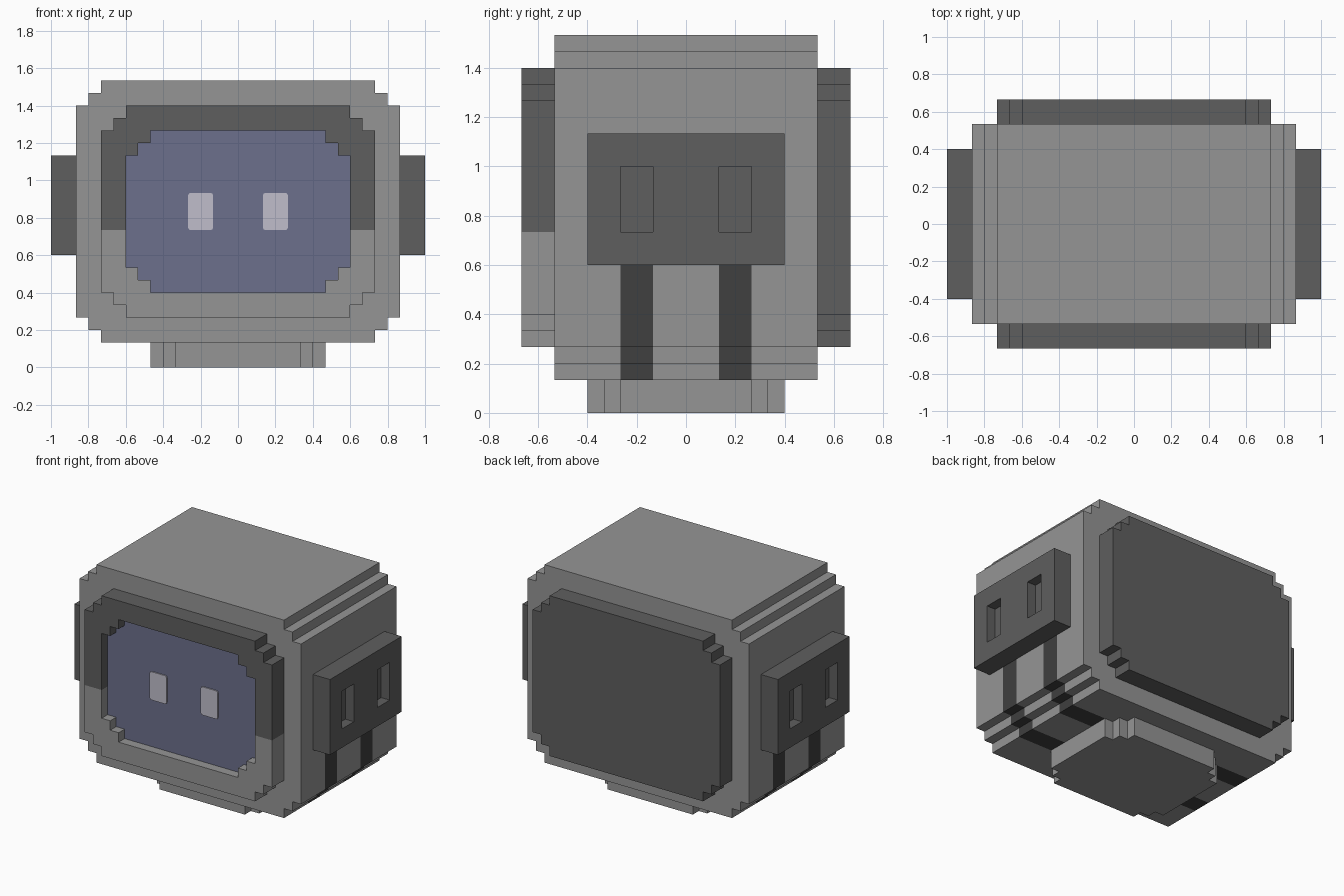
import bpy
import bmesh
from mathutils import Vector

U = 1 / 15      # one block of the model
MID = 12.5      # height of the head centre, in blocks

cube = bpy.data.objects.get("Cube")
if cube:
    bpy.data.objects.remove(cube, do_unlink=True)


def material(name, rgb):
    mat = bpy.data.materials.new(name)
    mat.use_nodes = True
    mat.diffuse_color = (*rgb, 1)
    bsdf = next(n for n in mat.node_tree.nodes if n.type == 'BSDF_PRINCIPLED')
    bsdf.inputs["Base Color"].default_value = (*rgb, 1)
    return mat


GREY = material("mid grey", (0.30, 0.30, 0.30))
DARK = material("dark grey", (0.114, 0.114, 0.114))
BLACK = material("charcoal", (0.05, 0.05, 0.05))
BLUE = material("slate blue", (0.15, 0.162, 0.262))
PALE = material("pale lilac", (0.527, 0.515, 0.597))


def stepped(hw, hh):
    """Rectangle outline with two-block stair-stepped corners."""
    corner = [(hw - 2, hh), (hw - 2, hh - 1), (hw - 1, hh - 1),
              (hw - 1, hh - 2), (hw, hh - 2)]
    pts = []
    for sx, sy in ((1, 1), (1, -1), (-1, -1), (-1, 1)):
        part = corner if sx == sy else corner[::-1]
        pts += [(a * sx, b * sy) for a, b in part]
    return pts


def along_y(a, b, t):
    return Vector((a, t, b + MID)) * U


def along_z(a, b, t):
    return Vector((a, b, t)) * U


def loop(bm, pts, t, place):
    return [bm.verts.new(place(a, b, t)) for a, b in pts]


def bridge(bm, one, two):
    n = len(one)
    for i in range(n):
        j = (i + 1) % n
        bm.faces.new((one[i], one[j], two[j], two[i]))


def prism(pts, lo, hi, place):
    bm = bmesh.new()
    a, b = loop(bm, pts, lo, place), loop(bm, pts, hi, place)
    bm.faces.new(a)
    bm.faces.new(b)
    bridge(bm, a, b)
    bmesh.ops.recalc_face_normals(bm, faces=bm.faces[:])
    return bm


def box(lo, hi):
    bm = bmesh.new()
    bmesh.ops.create_cube(bm, size=1)
    lo, hi = Vector(lo), Vector(hi)
    for v in bm.verts:
        v.co = (lo + hi) / 2 + v.co * (hi - lo)
    return bm


def cut(bm, axis, *positions):
    """Slice the mesh across an axis at positions given in blocks."""
    normal = Vector([float(i == axis) for i in range(3)])
    for p in positions:
        geom = bm.verts[:] + bm.edges[:] + bm.faces[:]
        bmesh.ops.bisect_plane(bm, geom=geom, plane_co=normal * p * U,
                               plane_no=normal, dist=1e-5)


def finish(name, bm, *mats):
    mesh = bpy.data.meshes.new(name)
    bm.to_mesh(mesh)
    bm.free()
    for m in mats:
        mesh.materials.append(m)
    obj = bpy.data.objects.new(name, mesh)
    bpy.context.collection.objects.link(obj)
    return obj


# Head shell with dark bands running down the sides and underneath
bm = prism(stepped(13, 10.5), -8, 8, along_y)
cut(bm, 1, -4, -2, 2, 4)
cut(bm, 2, 9)
for f in bm.faces:
    c = f.calc_center_median() / U
    f.material_index = int(2 < abs(c.y) < 4 and c.z < 9)
finish("head_shell", bm, GREY, BLACK)

# Back panel
finish("back_panel", prism(stepped(11, 8.5), 8, 10, along_y), DARK)

# Face frame, dark in its upper part
bm = bmesh.new()
rings = [loop(bm, stepped(w, h), t, along_y)
         for w, h, t in ((11, 8.5, -8), (11, 8.5, -10), (9, 6.5, -10), (9, 6.5, -8))]
for i in range(4):
    bridge(bm, rings[i], rings[(i + 1) % 4])
bmesh.ops.recalc_face_normals(bm, faces=bm.faces[:])
cut(bm, 2, 11)
for f in bm.faces:
    f.material_index = int(f.calc_center_median().z > 11 * U)
finish("face_frame", bm, GREY, DARK)

# Recessed screen
finish("screen", prism(stepped(9, 6.5), -9, -8, along_y), BLUE)

# Base
finish("base", prism(stepped(7, 6), 0, 2, along_z), GREY)

for side, s in (("left", 1), ("right", -1)):
    # Eye plate with rounded corners
    x0, x1 = sorted((2 * s * U, 4 * s * U))
    y = -9 * U
    bm = box((x0, y - 0.008, 11 * U), (x1, y, 14 * U))
    edges = [e for e in bm.edges
             if abs(e.verts[0].co.y - e.verts[1].co.y) > 0.001]
    bmesh.ops.bevel(bm, geom=edges, offset=0.014, segments=2, profile=0.5,
                    affect='EDGES')
    finish(side + "_eye", bm, PALE)

    # Ear block with two sunken slots
    x0, x1 = sorted((13 * s * U, 15 * s * U))
    bm = box((x0, -6 * U, 9 * U), (x1, 6 * U, 17 * U))
    cut(bm, 1, -4, -2, 2, 4)
    cut(bm, 2, 11, 15)
    bm.normal_update()
    slots = []
    for f in bm.faces:
        c = f.calc_center_median() / U
        if f.normal.x * s > 0.9 and 2 < abs(c.y) < 4 and 11 < c.z < 15:
            slots.append(f)
    sunk = bmesh.ops.extrude_discrete_faces(bm, faces=slots)["faces"]
    for f in sunk:
        bmesh.ops.translate(bm, verts=f.verts[:], vec=(-s * U, 0, 0))
    bmesh.ops.recalc_face_normals(bm, faces=bm.faces[:])
    finish(side + "_ear", bm, DARK)
